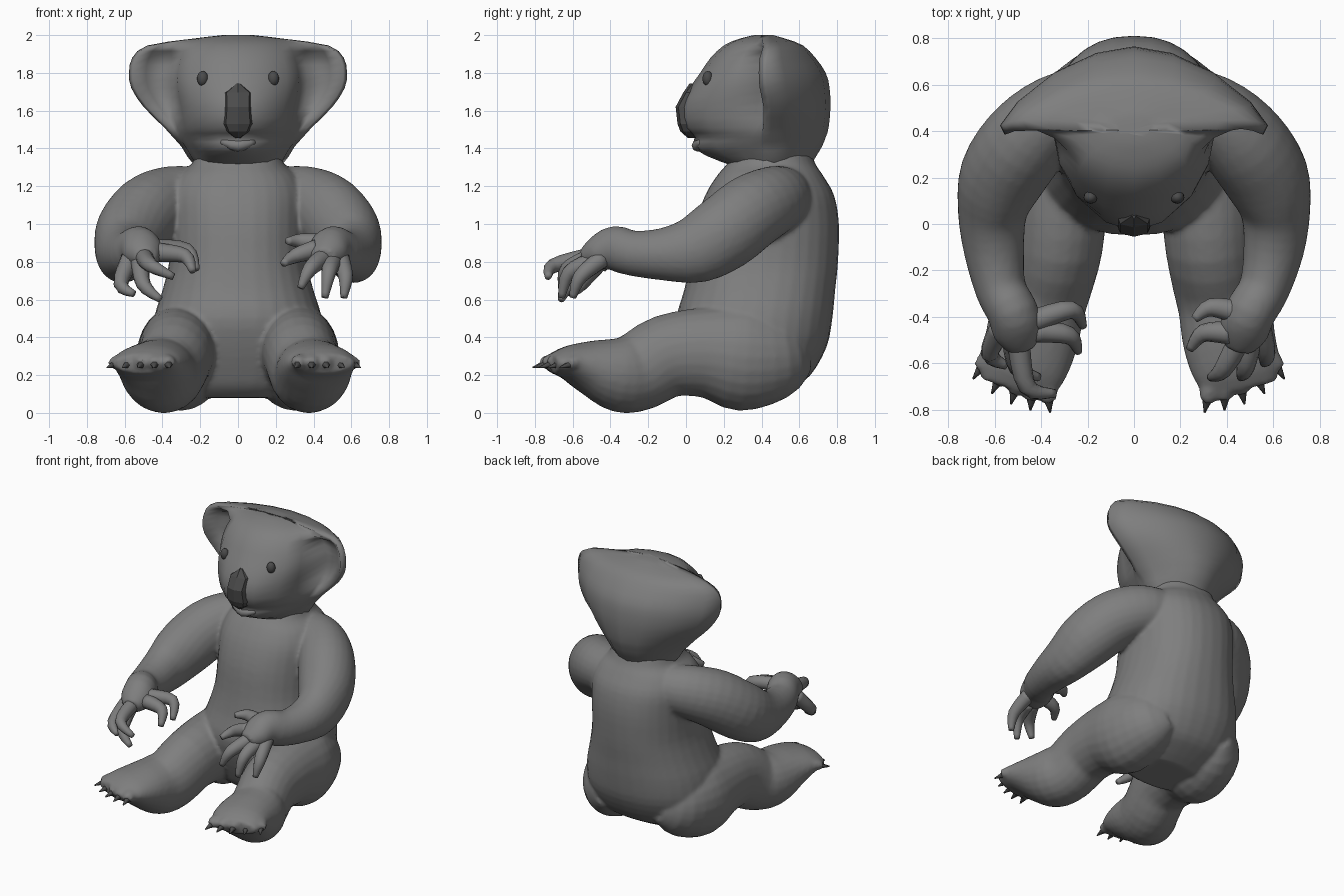
import bpy, bmesh, math
from mathutils import Vector, Matrix

if "Cube" in bpy.data.objects:
    bpy.data.objects.remove(bpy.data.objects["Cube"])


def material(name, v):
    m = bpy.data.materials.new(name)
    m.diffuse_color = (v, v, v, 1)
    m.use_nodes = True
    m.node_tree.nodes["Principled BSDF"].inputs["Base Color"].default_value = m.diffuse_color
    return m


FUR = material("grey fur", 0.21)
DARK = material("dark grey", 0.07)


def finish(name, bm, mat, smooth=True):
    bmesh.ops.recalc_face_normals(bm, faces=bm.faces)
    me = bpy.data.meshes.new(name)
    bm.to_mesh(me)
    bm.free()
    me.materials.append(mat)
    for p in me.polygons:
        p.use_smooth = smooth
    ob = bpy.data.objects.new(name, me)
    bpy.context.collection.objects.link(ob)
    return ob


def loft(name, rings, mat=FUR, smooth=True):
    """Skin closed rings of equal length and cap both ends."""
    bm = bmesh.new()
    vs = [[bm.verts.new(p) for p in r] for r in rings]
    n = len(vs[0])
    for a, b in zip(vs, vs[1:]):
        for i in range(n):
            j = (i + 1) % n
            bm.faces.new((a[i], a[j], b[j], b[i]))
    bm.faces.new(vs[0])
    bm.faces.new(vs[-1])
    return finish(name, bm, mat, smooth)


def spline(rows, steps):
    """Catmull-Rom through rows of any length."""
    out = []
    for i in range(len(rows) - 1):
        p0, p1, p2 = rows[max(i - 1, 0)], rows[i], rows[i + 1]
        p3 = rows[min(i + 2, len(rows) - 1)]
        for k in range(steps):
            t = k / steps
            out.append([0.5 * (2 * b + (c - a) * t + (2 * a - 5 * b + 4 * c - d) * t * t
                               + (3 * b - a - 3 * c + d) * t ** 3)
                        for a, b, c, d in zip(p0, p1, p2, p3)])
    return out + [list(rows[-1])]


def tube(name, rows, side=1, segs=24, steps=3, mat=FUR):
    """Rows are x, y, z, half width, half height."""
    rows = spline(rows, steps)
    pts = [Vector((r[0] * side, r[1], r[2])) for r in rows]
    rings = []
    for i, r in enumerate(rows):
        t = (pts[min(i + 1, len(pts) - 1)] - pts[max(i - 1, 0)]).normalized()
        w = t.cross(Vector((0, 0, 1))).normalized()
        h = w.cross(t)
        rings.append([pts[i] + w * max(r[3], .004) * math.cos(a) + h * max(r[4], .004) * math.sin(a)
                      for a in (2 * math.pi * k / segs for k in range(segs))])
    return loft(name, rings, mat)


# torso: z, front y, back y, half width
TORSO = [(.08, .14, .46, .27), (.13, .08, .56, .33), (.20, .04, .66, .39),
         (.35, -.02, .745, .45), (.50, -.05, .775, .445), (.65, -.01, .79, .40),
         (.80, .02, .805, .365), (1.0, .05, .81, .36), (1.15, .10, .785, .36),
         (1.25, .16, .73, .32), (1.31, .21, .69, .25), (1.38, .27, .66, .22)]


def torso_ring(z, f, b, w):
    ring = []
    for k in range(32):
        a = 2 * math.pi * k / 32
        c, s = math.cos(a), math.sin(a)
        ring.append((w * math.copysign(abs(c) ** .88, c),
                     (f + b) / 2 + (b - f) / 2 * math.copysign(abs(s) ** .92, s), z))
    return ring


parts = [loft("torso", [torso_ring(*r) for r in spline(TORSO, 3)])]

# head with hollow ears: z, front y, back y, rim x, rim y, cheek x, ear depth
HEAD = [(1.31, .24, .66, .23, .45, .19, 0), (1.36, .11, .69, .27, .44, .20, 0),
        (1.41, .04, .72, .30, .44, .23, 0), (1.46, .045, .74, .345, .43, .26, .1),
        (1.51, -.015, .755, .39, .43, .28, .3), (1.62, -.03, .765, .50, .43, .30, .8),
        (1.72, .02, .76, .565, .41, .32, 1), (1.80, .075, .74, .577, .405, .32, 1),
        (1.88, .13, .685, .56, .41, .30, .9), (1.945, .20, .62, .48, .43, .27, 0),
        (1.98, .28, .53, .25, .42, .20, 0), (2.0, .36, .46, .08, .41, .06, 0)]


def head_ring(z, f, b, we, ye, wc, e):
    e = max(0, min(1, e))
    d, g = ye - f, b - ye
    cheek_y = f + d * .6
    cav = ((1 - e) * (wc * .65 + we * .35) + e * (wc + .045),
           (1 - e) * (cheek_y * .65 + ye * .35) + e * (ye + .085))
    cup = ((1 - e) * (wc * .3 + we * .7) + e * (we - .09),
           (1 - e) * (cheek_y * .3 + ye * .7) + e * (ye + .05))
    half = [(0, f), (wc * .4, f + d * .08), (wc * .8, f + d * .31), (wc, cheek_y), cav, cup,
            (we - .02, ye - .02), (we, ye + .02), (we * .87, ye + g * .35),
            (we * .6, ye + g * .7), (we * .3, ye + g * .92), (0, b)]
    return [(x, y, z) for x, y in half] + [(-x, y, z) for x, y in half[-2:0:-1]]


loft("head_and_ears", [head_ring(*r) for r in spline(HEAD, 2)])

# nose: z, half width, front y
NOSE = [(1.745, .01, .02), (1.695, .075, -.015), (1.62, .072, -.055),
        (1.53, .08, -.045), (1.49, .06, -.03), (1.455, .015, .01)]
loft("nose", [[(0, y, z), (w * .8, y + .015, z), (w, y + .06, z),
               (-w, y + .06, z), (-w * .8, y + .015, z)] for z, w, y in NOSE], DARK, False)

# lower lip
tube("lower_lip", [(-.085, .085, 1.435, .02, .015), (0, .06, 1.415, .03, .032),
                   (.085, .085, 1.435, .02, .015)], segs=8)

ARM = [(.08, .53, 1.14, .12, .14), (.24, .51, 1.14, .16, .165), (.37, .45, 1.12, .175, .185),
       (.48, .34, 1.06, .19, .20),
       (.57, .20, .95, .185, .20), (.61, .05, .865, .15, .18), (.60, -.12, .84, .13, .14),
       (.56, -.28, .845, .11, .12), (.50, -.38, .87, .11, .12),
       (.47, -.47, .845, .105, .09), (.45, -.54, .82, .06, .05)]
LEG = [(.22, .62, .33, .08, .12), (.27, .50, .30, .19, .225), (.30, .30, .295, .235, .285),
       (.32, .10, .32, .21, .24), (.33, -.10, .30, .195, .22), (.355, -.25, .22, .19, .21),
       (.39, -.36, .205, .20, .20), (.41, -.50, .24, .20, .15),
       (.44, -.62, .265, .19, .095), (.46, -.71, .26, .16, .05)]

# finger paths per hand: knuckle, bend, tip
FINGERS = {
    1: [((.45, -.38, .90), (.33, -.36, .91), (.26, -.41, .91)),
        ((.42, -.47, .87), (.30, -.47, .83), (.24, -.54, .79)),
        ((.45, -.51, .82), (.38, -.63, .76), (.33, -.66, .66)),
        ((.50, -.50, .80), (.48, -.62, .74), (.46, -.66, .61)),
        ((.54, -.44, .82), (.57, -.56, .72), (.56, -.60, .61))],
    -1: [((.44, -.42, .87), (.27, -.37, .86), (.22, -.44, .76)),
         ((.42, -.46, .85), (.28, -.48, .83), (.24, -.55, .75)),
         ((.50, -.49, .83), (.46, -.70, .78), (.34, -.73, .72)),
         ((.52, -.48, .82), (.50, -.62, .68), (.41, -.66, .60)),
         ((.57, -.44, .82), (.62, -.56, .68), (.55, -.61, .63))],
}

for s, tag in ((1, "right"), (-1, "left")):
    # the foot and hand on the -x side are turned out a little more
    turn = 0 if s > 0 else .08

    def splay(r):
        return (r[0] + turn * max(0, -r[1] - .1),) + tuple(r[1:])

    parts.append(tube("arm_" + tag, [splay(r) for r in ARM], s))
    parts.append(tube("leg_" + tag, [splay(r) for r in LEG], s))
    for i, (a, b, c) in enumerate(FINGERS[s]):
        tube(f"finger_{tag}_{i}", [(*a, .05, .05), (*b, .039, .039), (*c, .018, .018)],
             s, segs=12, steps=4)
    # toes with pointed claws
    for i in range(5):
        x = .31 + .08 * i
        y = -.80 + .009 * i * i
        lean = .012 * (i - 1)
        parts.append(tube(f"toe_{tag}_{i}", [splay(r) for r in (
            (x - 2 * lean, y + .13, .275, .045, .04), (x - lean, y + .07, .27, .045, .04),
            (x, y + .035, .26, .03, .028))], s, segs=8))
        tube(f"claw_{tag}_{i}", [splay(r) for r in (
            (x - lean, y + .075, .265, .034, .03), (x + lean * .5, y - .012, .24, .003, .003))],
            s, segs=6, mat=DARK)
    # eye
    bm = bmesh.new()
    bmesh.ops.create_uvsphere(bm, u_segments=12, v_segments=8, radius=1,
                              matrix=Matrix.Translation((.187 * s, .115, 1.77))
                              @ Matrix.Diagonal((.03, .028, .04, 1)))
    finish("eye_" + tag, bm, DARK)

# fuse torso, limbs and toes into one smooth skin
bm = bmesh.new()
for ob in parts:
    bm.from_mesh(ob.data)
    bpy.data.objects.remove(ob)
body = finish("body", bm, FUR)
remesh = body.modifiers.new("fuse", "REMESH")
remesh.mode = "VOXEL"
remesh.voxel_size = .014
remesh.use_smooth_shade = True
soften = body.modifiers.new("soften", "SMOOTH")
soften.factor = .5
soften.iterations = 4
